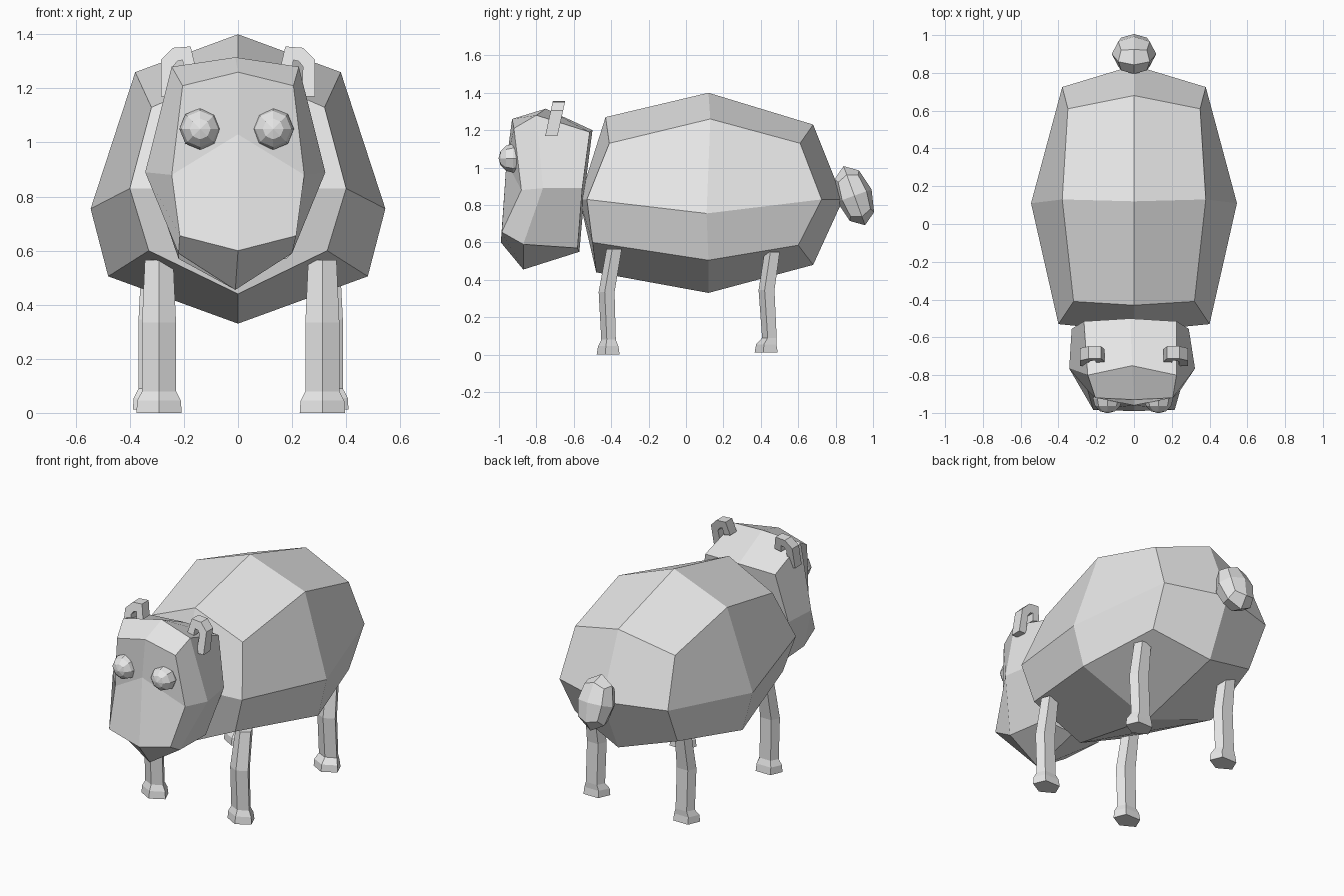
import bpy, bmesh, math
from mathutils import Matrix, Vector

default = bpy.data.objects.get("Cube")
if default:
    bpy.data.objects.remove(default, do_unlink=True)

grey = bpy.data.materials.new("plain_grey")
grey.use_nodes = True
grey.diffuse_color = (0.8, 0.8, 0.8, 1)
grey.node_tree.nodes["Principled BSDF"].inputs["Base Color"].default_value = (0.8, 0.8, 0.8, 1)


def finish(name, bm):
    bmesh.ops.recalc_face_normals(bm, faces=bm.faces[:])
    mesh = bpy.data.meshes.new(name)
    bm.to_mesh(mesh)
    bm.free()
    mesh.materials.append(grey)
    obj = bpy.data.objects.new(name, mesh)
    bpy.context.collection.objects.link(obj)
    return obj


def loft(name, rings, centres=None):
    """Skin rings of points; cap with quads round a centre, or with one flat face."""
    bm = bmesh.new()
    loops = [[bm.verts.new(p) for p in ring] for ring in rings]
    n = len(loops[0])
    for a, b in zip(loops, loops[1:]):
        for i in range(n):
            j = (i + 1) % n
            bm.faces.new((a[i], a[j], b[j], b[i]))
    for k, loop in enumerate((loops[0], loops[-1])):
        if centres:
            c = bm.verts.new(centres[k])
            for i in range(0, n, 2):
                bm.faces.new((c, loop[i], loop[i + 1], loop[(i + 2) % n]))
        else:
            bm.faces.new(loop)
    return finish(name, bm)


def mirrored(half, shift=0):
    """Full ring from the half profile running top to bottom on +x."""
    right = [(x + shift, y, z) for x, y, z in half]
    left = [(shift - x, y, z) for x, y, z in half[-2:0:-1]]
    return right + left


# Body: front, middle and back rings
loft("body", [
    mirrored([(0, -.43, 1.27), (.32, -.41, 1.13), (.40, -.53, .83), (.33, -.50, .60), (0, -.48, .44)]),
    mirrored([(0, .12, 1.40), (.38, .13, 1.26), (.545, .11, .755), (.48, .12, .505), (0, .12, .33)]),
    mirrored([(0, .68, 1.23), (.35, .61, 1.13), (.38, .725, .83), (.36, .60, .585), (0, .68, .48)]),
], [(0, -.57, .83), (0, .84, .83)])

# Head: face, widest and neck rings
loft("head", [
    mirrored([(0, -.93, 1.26), (.205, -.92, 1.21), (.245, -.88, .88), (.215, -.985, .655), (0, -.99, .60)]),
    mirrored([(0, -.75, 1.315), (.235, -.80, 1.28), (.333, -.765, .89), (.21, -.87, .59), (0, -.87, .455)], -.01),
    mirrored([(0, -.50, 1.20), (.245, -.515, 1.19), (.31, -.555, .89), (.20, -.58, .57), (0, -.57, .55)], -.02),
], [(0, -.96, 1.03), (-.02, -.54, .89)])


# Legs: five-sided shafts bent at the knee, flaring into hooves
def leg(name, x, path):
    rings = []
    for y, z, rx, ry in path:
        rings.append([(x + rx * math.sin(i * math.tau / 5), y - ry * math.cos(i * math.tau / 5), z)
                      for i in range(5)])
    loft(name, rings)


front_path = [(-.38, .565, .055, .045), (-.42, .335, .066, .047), (-.41, .08, .066, .043),
              (-.41, .045, .085, .06), (-.41, 0, .088, .068)]
back_path = [(.465, .55, .055, .045), (.435, .345, .066, .047), (.45, .09, .066, .043),
             (.435, .055, .085, .06), (.435, .012, .088, .068)]
for side, s in (("left", 1), ("right", -1)):
    leg("front_leg_" + side, .01 + s * .302, front_path)
    leg("back_leg_" + side, .01 + s * .315, back_path)

    # Ear: a thin strip folded outwards and down
    ear = []
    for ox, oz, ix, iz in ((.155, 1.27, .20, 1.26), (.175, 1.355, .205, 1.305),
                           (.24, 1.35, .225, 1.30), (.285, 1.305, .24, 1.28),
                           (.285, 1.17, .235, 1.17)):
        ear.append([(s * x, -.70 + (z - 1.26) * .22 + d, z)
                    for x, z, d in ((ox, oz, -.033), (ox, oz, .033), (ix, iz, .033), (ix, iz, -.033))])
    loft("ear_" + side, ear)

    # Eye: faceted ball with its pole to the front
    bm = bmesh.new()
    place = Matrix.Translation((s * .135 - .005, -.925, 1.05)) @ Matrix.Rotation(math.pi / 2, 4, "X")
    bmesh.ops.create_uvsphere(bm, u_segments=8, v_segments=6, radius=.077, matrix=place)
    finish("eye_" + side, bm)

# Tail: rounded cube, stretched and tilted
bm = bmesh.new()
bmesh.ops.create_cube(bm, size=2)
bmesh.ops.subdivide_edges(bm, edges=bm.edges[:], cuts=1, use_grid_fill=True)
tilt = Matrix.Rotation(math.radians(20), 3, "X")
for v in bm.verts:
    d = v.co.normalized()
    v.co = tilt @ Vector((d.x * .118, d.y * .098, d.z * .168)) + Vector((0, .9, .85))
finish("tail", bm)
